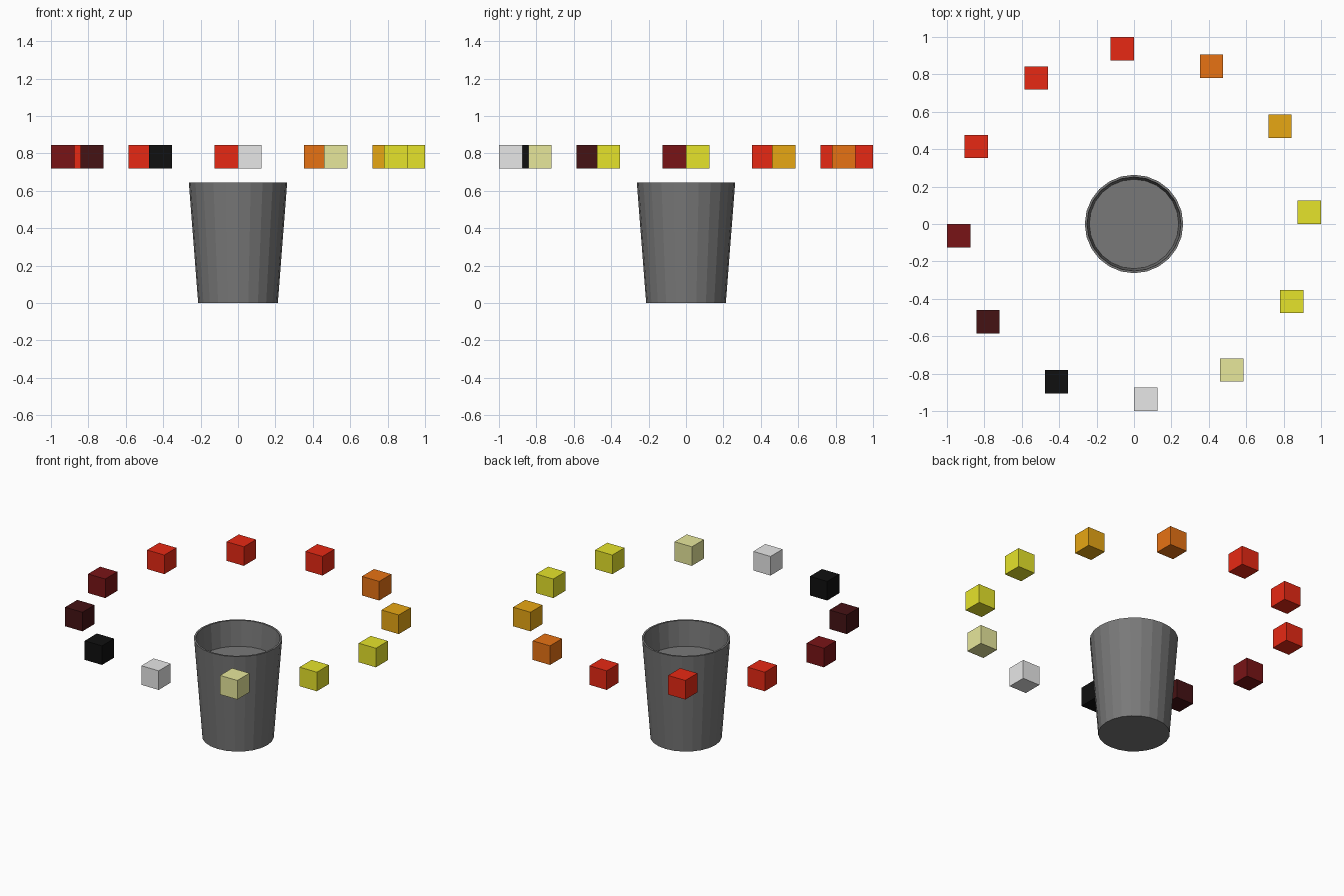
import bpy
import bmesh
import math

if "Cube" in bpy.data.objects:
    bpy.data.objects.remove(bpy.data.objects["Cube"], do_unlink=True)


def make_material(name, rgb):
    mat = bpy.data.materials.new(name)
    mat.use_nodes = True
    mat.diffuse_color = (*rgb, 1)
    mat.node_tree.nodes["Principled BSDF"].inputs["Base Color"].default_value = (*rgb, 1)
    return mat


def make_object(name, bm, mat):
    bmesh.ops.recalc_face_normals(bm, faces=bm.faces)
    mesh = bpy.data.meshes.new(name)
    bm.to_mesh(mesh)
    bm.free()
    mesh.materials.append(mat)
    obj = bpy.data.objects.new(name, mesh)
    bpy.context.collection.objects.link(obj)
    return obj


PALETTE = {
    "yellow": (0.79, 0.77, 0.024),
    "amber": (0.8, 0.385, 0.007),
    "orange": (0.8, 0.17, 0.007),
    "red": (0.8, 0.022, 0.007),
    "dark red": (0.19, 0.007, 0.008),
    "maroon": (0.06, 0.006, 0.007),
    "black": (0.005, 0.005, 0.005),
    "light grey": (0.8, 0.8, 0.8),
    "pale yellow": (0.8, 0.8, 0.33),
    "bin grey": (0.19, 0.19, 0.19),
}
materials = {name: make_material(name, rgb) for name, rgb in PALETTE.items()}

# Tapered bin: outer wall, rim, inner wall, raised inner floor
PROFILE = [(0.213, 0), (0.263, 0.645), (0.251, 0.645), (0.239, 0.48)]
SIDES = 24
bm = bmesh.new()
rings = []
for radius, z in PROFILE:
    turns = [math.tau * i / SIDES for i in range(SIDES)]
    rings.append([bm.verts.new((radius * math.cos(t), radius * math.sin(t), z)) for t in turns])
for low, high in zip(rings, rings[1:]):
    for i in range(SIDES):
        j = (i + 1) % SIDES
        bm.faces.new((low[i], low[j], high[j], high[i]))
bm.faces.new(rings[0])
bm.faces.new(rings[-1])
make_object("bin", bm, materials["bin grey"])

# Ring of floating cubes, all aligned to the axes
CUBE_SIZE = 0.125
RING_RADIUS = 0.9396
START = math.atan2(0.0625, 0.9375)
ORDER = ["yellow", "amber", "orange", "red", "red", "red", "dark red",
         "maroon", "black", "light grey", "pale yellow", "yellow"]
for i, colour in enumerate(ORDER):
    angle = START + math.tau * i / len(ORDER)
    bm = bmesh.new()
    bmesh.ops.create_cube(bm, size=CUBE_SIZE)
    cube = make_object(f"ring_cube_{i + 1}", bm, materials[colour])
    cube.location = (RING_RADIUS * math.cos(angle), RING_RADIUS * math.sin(angle), 0.783)
